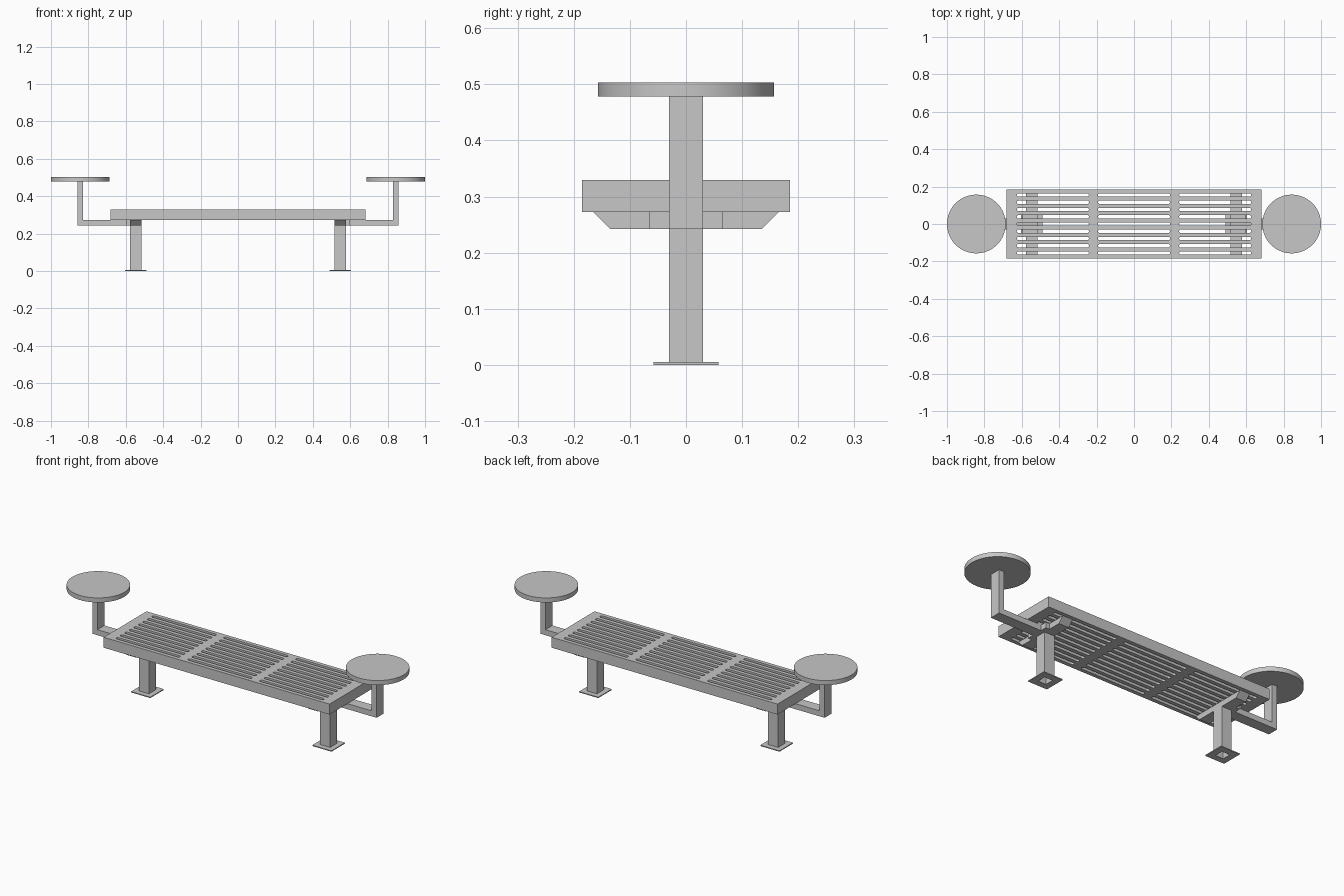
import bpy
import bmesh
from math import cos, sin, pi
from mathutils import Matrix

cube = bpy.data.objects.get("Cube")
if cube:
    bpy.data.objects.remove(cube, do_unlink=True)

# Single painted metal colour
metal = bpy.data.materials.new("grey metal")
metal.use_nodes = True
COLOUR = (0.57, 0.57, 0.57, 1)
metal.diffuse_color = COLOUR
metal.node_tree.nodes["Principled BSDF"].inputs["Base Color"].default_value = COLOUR


def rect(cx, cy, hx, hy):
    return [(cx - hx, cy - hy), (cx + hx, cy - hy), (cx + hx, cy + hy), (cx - hx, cy + hy)]


def circle(cx, cy, r, n=64):
    return [(cx + r * cos(2 * pi * i / n), cy + r * sin(2 * pi * i / n)) for i in range(n)]


def slot(x0, x1, y, r, n=6):
    right = [(x1 - r + r * cos(a), y + r * sin(a)) for a in [pi * (i / n - 0.5) for i in range(n + 1)]]
    left = [(x0 + x1 - px, 2 * y - py) for px, py in right]
    return right + left


def extruded(name, loops, low, high, matrix=None):
    """Extrude an outline with optional holes between two heights."""
    curve = bpy.data.curves.new(name, "CURVE")
    curve.dimensions = "2D"
    curve.fill_mode = "BOTH"
    curve.extrude = (high - low) / 2
    for loop in loops:
        spline = curve.splines.new("POLY")
        spline.points.add(len(loop) - 1)
        for point, (x, y) in zip(spline.points, loop):
            point.co = (x, y, 0, 1)
        spline.use_cyclic_u = True
    obj = bpy.data.objects.new(name, curve)
    bpy.context.collection.objects.link(obj)
    bpy.ops.object.select_all(action="DESELECT")
    obj.select_set(True)
    bpy.context.view_layer.objects.active = obj
    bpy.ops.object.convert(target="MESH")
    obj = bpy.context.view_layer.objects.active
    mesh = obj.data
    mesh.transform(Matrix.Translation((0, 0, (low + high) / 2)))
    if matrix:
        mesh.transform(matrix)
    bm = bmesh.new()
    bm.from_mesh(mesh)
    bmesh.ops.remove_doubles(bm, verts=bm.verts, dist=1e-5)
    bmesh.ops.recalc_face_normals(bm, faces=bm.faces)
    for face in bm.faces:
        face.smooth = False
    bm.to_mesh(mesh)
    bm.free()
    mesh.materials.clear()
    mesh.materials.append(metal)


# Thick bench slab pierced by three banks of rounded slots
SLAB, TOP = 0.272, 0.329
slots = [slot(cx - 0.193, cx + 0.193, row * 0.0387, 0.009)
         for cx in (-0.434, 0, 0.434) for row in range(-4, 5)]
extruded("slotted_bench_top", [rect(0, 0, 0.682, 0.185)] + slots, SLAB, TOP)

# Axes that turn a (y, z) profile extruded upward into one extruded along x
ALONG_X = Matrix(((0, 0, 1, 0), (1, 0, 0, 0), (0, 1, 0, 0), (0, 0, 0, 1)))
# The same for an (x, z) profile extruded along y
ALONG_Y = Matrix(((1, 0, 0, 0), (0, 0, 1, 0), (0, 1, 0, 0), (0, 0, 0, 1)))
LEG, BEAM = 0.547, 0.242

for side, label in ((1, "left"), (-1, "right")):
    x = side * LEG

    # Hollow leg and foot plate
    hollow = rect(x, 0, 0.024, 0.024)
    extruded(label + "_foot_plate", [rect(x, 0, 0.058, 0.058), hollow], 0, 0.005)
    extruded(label + "_leg", [rect(x, 0, 0.03, 0.03), hollow], 0.005, BEAM)

    # Cross beam with tapered ends
    beam = [(-0.135, BEAM), (0.135, BEAM), (0.165, SLAB), (-0.165, SLAB)]
    extruded(label + "_cross_beam", [beam], x - 0.03, x + 0.03, ALONG_X)

    # Bracket joining the beam and stool arm
    extruded(label + "_bracket", [rect(side * 0.588, 0, 0.011, 0.065)], BEAM, SLAB)

    # Bent stool arm
    arm = [(0.575, BEAM), (0.858, BEAM), (0.858, 0.478), (0.828, 0.478),
           (0.828, SLAB), (0.575, SLAB)]
    extruded(label + "_stool_arm", [[(side * px, pz) for px, pz in arm]], -0.03, 0.03, ALONG_Y)

    # Round stool seat
    extruded(label + "_stool_seat", [circle(side * 0.843, 0, 0.157)], 0.478, 0.503)
    bpy.ops.object.shade_smooth_by_angle()
